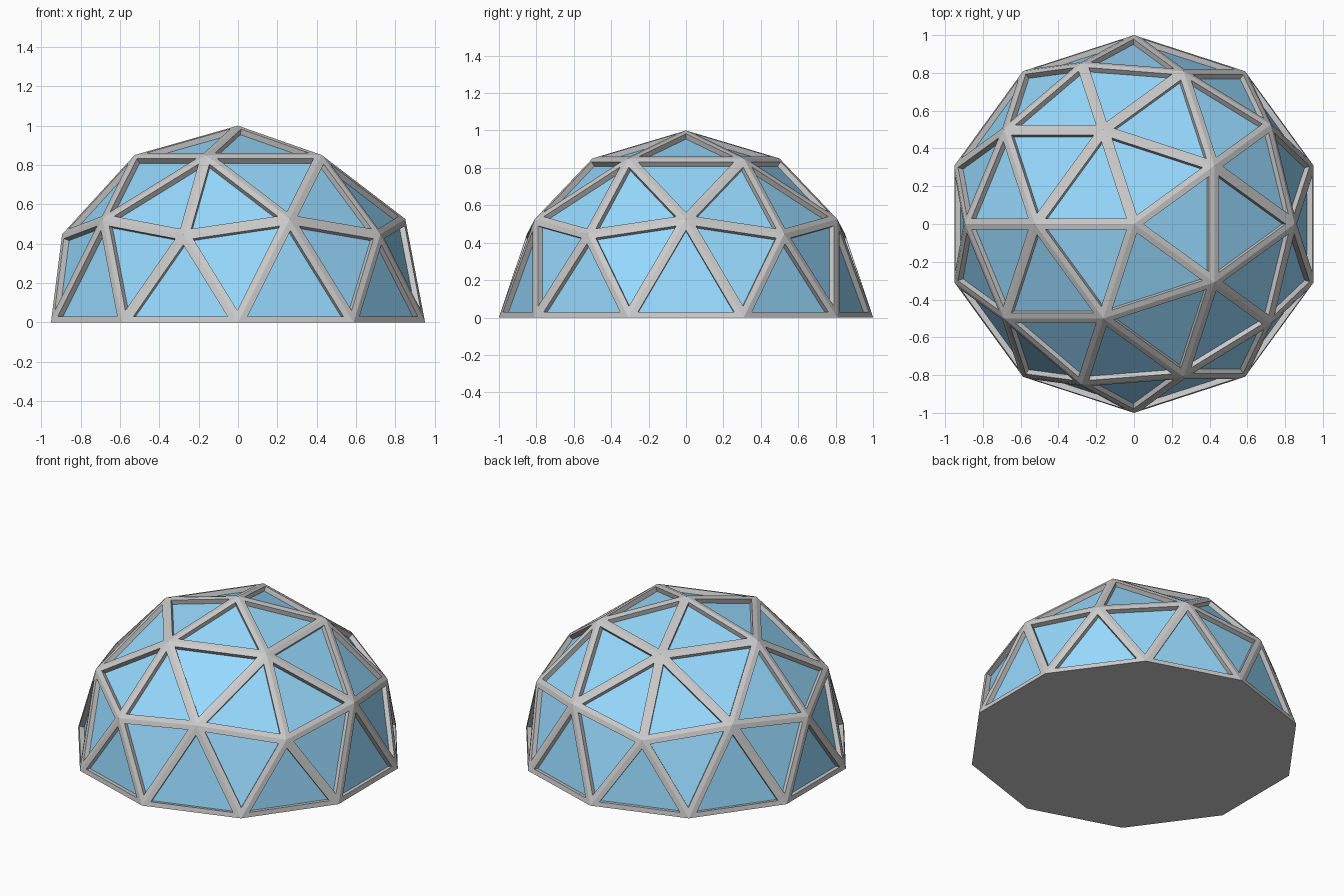
import bpy, bmesh
from math import radians
from mathutils import Matrix

if "Cube" in bpy.data.objects:
    bpy.data.objects.remove(bpy.data.objects["Cube"])

STRUT = 0.03   # half width of a strut on each facet
DEPTH = 0.03   # recess of the glazing


def make_object(name, bm, colour=None):
    mesh = bpy.data.meshes.new(name)
    bm.to_mesh(mesh)
    obj = bpy.data.objects.new(name, mesh)
    bpy.context.collection.objects.link(obj)
    if colour:
        mat = bpy.data.materials.new(name + "_material")
        mat.diffuse_color = colour
        mat.use_nodes = True
        mat.node_tree.nodes["Principled BSDF"].inputs["Base Color"].default_value = mat.diffuse_color
        mesh.materials.append(mat)
    return obj


# Two-frequency geodesic hemisphere
bm = bmesh.new()
bmesh.ops.create_icosphere(bm, subdivisions=2, radius=1.0,
                           matrix=Matrix.Rotation(radians(180), 4, 'Z'))
bmesh.ops.delete(bm, geom=[v for v in bm.verts if v.co.z < -0.01], context='VERTS')
for v in bm.verts:
    if abs(v.co.z) < 0.01:
        v.co.z = 0.0
bm.normal_update()

# Flat ten-sided floor, taken from the open rim
floor = bm.copy()
rim = [e for e in floor.edges if e.is_boundary]
bmesh.ops.contextual_create(floor, geom=rim)
bmesh.ops.delete(floor, geom=[f for f in floor.faces if len(f.verts) == 3], context='FACES')
floor.normal_update()
for f in floor.faces:
    if f.normal.z > 0:
        f.normal_flip()
make_object("floor", floor)
floor.free()

# Inset every facet, then sink it to form struts around recessed panels
panels = bm.faces[:]
bmesh.ops.inset_individual(bm, faces=panels, thickness=STRUT, use_even_offset=True)
bm.normal_update()
bmesh.ops.inset_individual(bm, faces=panels, thickness=0.0, depth=-DEPTH)
for f in panels:
    f.tag = True
flags = bm.faces.layers.int.new("panel")
for f in bm.faces:
    f[flags] = int(len(f.verts) == 3)

# Split into the glazing and the strut frame
for name, keep, colour in (("glass_panels", 1, (0.31, 0.70, 1.0, 1.0)),
                           ("strut_frame", 0, None)):
    part = bm.copy()
    layer = part.faces.layers.int["panel"]
    bmesh.ops.delete(part, geom=[f for f in part.faces if f[layer] != keep], context='FACES')
    make_object(name, part, colour)
    part.free()
bm.free()
